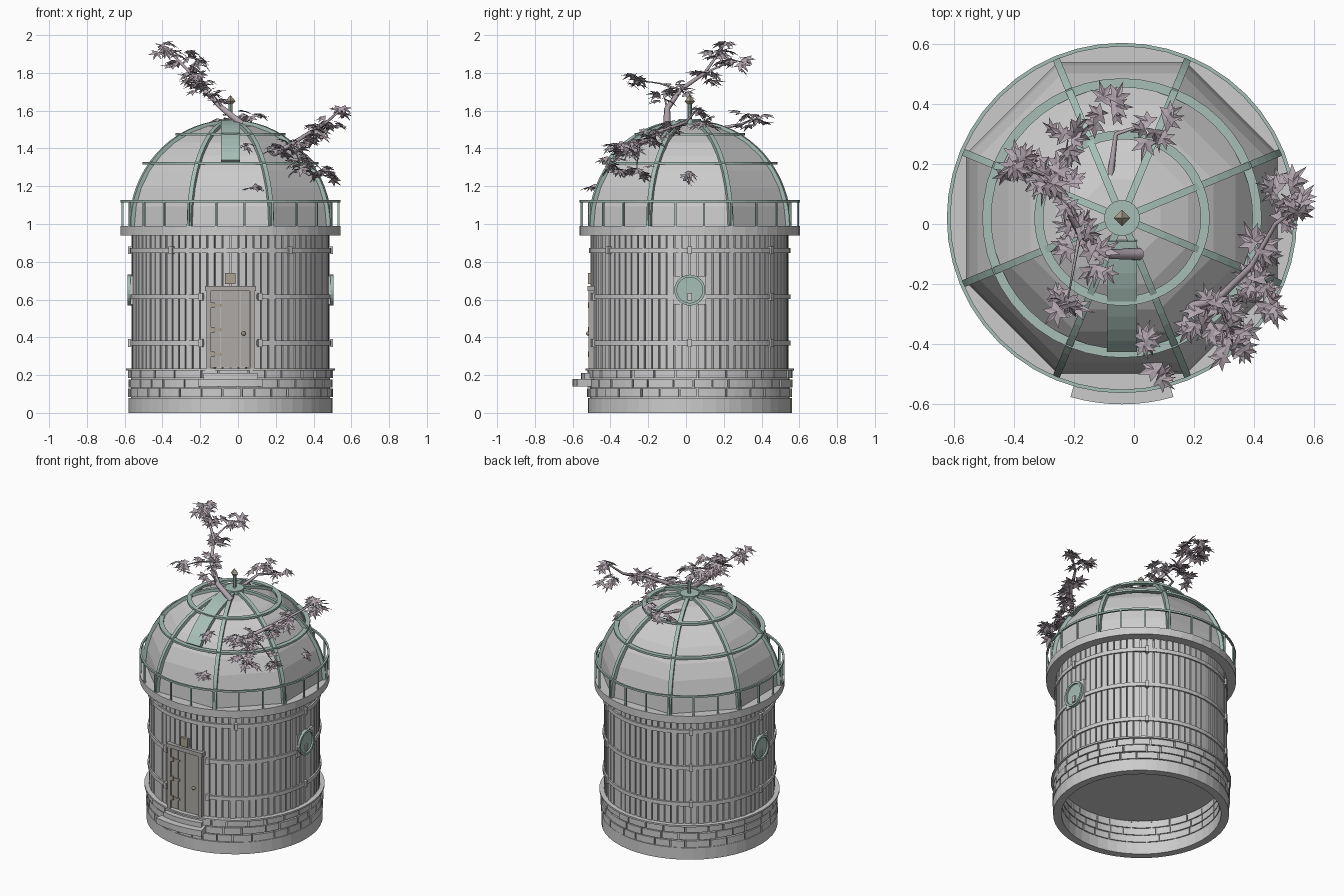
import bpy, bmesh, math, random
from math import sin, cos, pi, radians
from mathutils import Vector, Matrix, Euler

if "Cube" in bpy.data.objects:
    bpy.data.objects.remove(bpy.data.objects["Cube"])

random.seed(4)
CX, CY = -0.04, 0.02          # tower axis
TAU = 2 * pi


def material(name, col):
    m = bpy.data.materials.new(name)
    m.diffuse_color = (*col, 1)
    m.use_nodes = True
    m.node_tree.nodes["Principled BSDF"].inputs["Base Color"].default_value = m.diffuse_color
    return m


TEAL = material("verdigris", (0.38, 0.52, 0.47))
LEAF = material("leaf", (0.46, 0.39, 0.44))
WARM = material("door_wood", (0.42, 0.40, 0.38))
BRASS = material("brass", (0.40, 0.36, 0.29))


def P(r, a, z):               # angle measured from the front, toward +x
    return (r * sin(a), -r * cos(a), z)


def finish(bm, name, mat=None, loc=(CX, CY, 0)):
    bmesh.ops.recalc_face_normals(bm, faces=bm.faces)
    me = bpy.data.meshes.new(name)
    bm.to_mesh(me)
    bm.free()
    ob = bpy.data.objects.new(name, me)
    ob.location = loc
    bpy.context.collection.objects.link(ob)
    if mat:
        me.materials.append(mat)
    return ob


def sweep(bm, sections, closed=False):
    rows = [[bm.verts.new(p) for p in s] for s in sections]
    n, k = len(rows), len(rows[0])
    for i in range(n if closed else n - 1):
        for j in range(k):
            a, b = rows[i], rows[(i + 1) % n]
            bm.faces.new((a[j], a[(j + 1) % k], b[(j + 1) % k], b[j]))
    if not closed:
        bm.faces.new(rows[0])
        bm.faces.new(rows[-1])


def arc(bm, r0, r1, z0, z1, a0=0, a1=TAU, n=48):
    full = a1 - a0 > TAU - 1e-4
    secs = []
    for i in range(n if full else n + 1):
        a = a0 + (a1 - a0) * i / n
        secs.append([P(r0, a, z0), P(r1, a, z0), P(r1, a, z1), P(r0, a, z1)])
    sweep(bm, secs, full)


def ring(name, *args, mat=None, **kw):
    bm = bmesh.new()
    arc(bm, *args, **kw)
    return finish(bm, name, mat)


def box(bm, x0, x1, y0, y1, z0, z1, rot=0):
    m = Matrix.Rotation(rot, 4, 'Z') @ Matrix.Translation(((x0 + x1) / 2, (y0 + y1) / 2, (z0 + z1) / 2))
    bmesh.ops.create_cube(bm, size=1, matrix=m @ Matrix.Diagonal((x1 - x0, y1 - y0, z1 - z0, 1)))


# base: footing, mortar core, bricks, coping, floor
ring("footing", 0.49, 0.54, 0, 0.08)
ring("mortar", 0.495, 0.527, 0.07, 0.228)
bm = bmesh.new()
for row in range(3):
    z, a = 0.084 + row * 0.05, random.random()
    end = a + TAU
    while a < end - 0.05:
        w = min(random.uniform(0.16, 0.3), end - a)
        arc(bm, 0.487, random.uniform(0.538, 0.545), z, z + 0.044, a + 0.008, a + w - 0.008, 3)
        a += w
finish(bm, "bricks")
ring("coping", 0.49, 0.553, 0.225, 0.236)
bm = bmesh.new()
bmesh.ops.create_circle(bm, cap_ends=True, segments=8, radius=0.53, matrix=Matrix.Translation((0, 0, 0.232)) @ Matrix.Rotation(pi / 8, 4, 'Z'))
finish(bm, "floor")

# plank wall
ring("wall_core", 0.495, 0.508, 0.23, 0.95)
bm = bmesh.new()
for i in range(80):
    a = TAU * i / 80
    arc(bm, 0.5, random.uniform(0.521, 0.526), 0.235, 0.945, a + 0.007, a + TAU / 80 - 0.007, 1)
finish(bm, "wall_planks")

# iron hoops with clamps
bm = bmesh.new()
for z, gap, clamps in ((0.37, 0.27, (17, 90, 144)), (0.615, 0.27, (17, 90, 144)), (0.86, 0, (36, 90, 144))):
    arc(bm, 0.515, 0.533, z - 0.013, z + 0.013, gap, TAU - gap, 48)
    for c in clamps:
        for s in (-1, 1):
            box(bm, -0.011, 0.011, -0.543, -0.51, z - 0.02, z + 0.02, radians(c * s))
finish(bm, "hoops")

# door, frame, lamp and steps
bm = bmesh.new()
for s in (-1, 1):
    box(bm, s * 0.115 - 0.012, s * 0.115 + 0.012, -0.537, -0.46, 0.235, 0.66)
box(bm, -0.135, 0.135, -0.542, -0.46, 0.645, 0.672)
finish(bm, "door_frame", WARM)
bm = bmesh.new()
for i in range(4):
    x = -0.103 + i * 0.0515
    box(bm, x + 0.001, x + 0.0505, -0.527, -0.46, 0.24, 0.645)
finish(bm, "door_leaf", WARM)
bm = bmesh.new()
for z in (0.31, 0.44, 0.57):
    box(bm, -0.103, -0.04, -0.532, -0.52, z - 0.007, z + 0.007)
    box(bm, -0.108, -0.085, -0.538, -0.52, z - 0.014, z + 0.014)
bmesh.ops.create_uvsphere(bm, u_segments=10, v_segments=6, radius=0.012, matrix=Matrix.Translation((0.07, -0.538, 0.42)))
finish(bm, "door_hardware", BRASS)
bm = bmesh.new()
box(bm, -0.028, 0.028, -0.54, -0.5, 0.682, 0.74)
finish(bm, "door_lamp", BRASS)
bm = bmesh.new()
arc(bm, 0.5, 0.62, 0.14, 0.18, -0.28, 0.28, 8)
arc(bm, 0.5, 0.575, 0.18, 0.212, -0.25, 0.25, 8)
finish(bm, "steps")

# portholes on both sides
for s, side in ((1, "right"), (-1, "left")):
    bm = bmesh.new()
    box(bm, -0.085, 0.085, -0.53, -0.49, 0.575, 0.725)
    finish(bm, side + "_porthole_plate").rotation_euler.z = s * pi / 2
    bm = bmesh.new()
    secs = []
    for i in range(24):
        a = TAU * i / 24
        secs.append([(r * cos(a), y, 0.65 + r * sin(a)) for r, y in ((0.068, -0.52), (0.082, -0.52), (0.082, -0.545), (0.068, -0.545))])
    sweep(bm, secs, True)
    m = Matrix.Translation((0, -0.534, 0.65)) @ Matrix.Rotation(pi / 2, 4, 'X')
    bmesh.ops.create_circle(bm, cap_ends=True, segments=24, radius=0.07, matrix=m)
    finish(bm, side + "_porthole", TEAL).rotation_euler.z = s * pi / 2

# gallery and railing
ring("gallery", 0.48, 0.583, 0.94, 0.99)
bm = bmesh.new()
arc(bm, 0.571, 0.583, 1.114, 1.126)
for i in range(24):
    box(bm, -0.005, 0.005, -0.582, -0.572, 0.985, 1.118, TAU * i / 24 + TAU / 48)
finish(bm, "railing", TEAL)


# octagonal dome
def dome(t, grow=0.0):        # profile point (radius, height) at corner
    return (0.56 + grow) * cos(t), 0.99 + (0.545 + grow) * sin(t)


bm = bmesh.new()
N = 8
rows = [[bm.verts.new(P(dome(pi / 2 * 0.96 * i / N)[0], pi / 8 + k * pi / 4, dome(pi / 2 * 0.96 * i / N)[1])) for k in range(8)] for i in range(N + 1)]
for i in range(N):
    for k in range(8):
        bm.faces.new((rows[i][k], rows[i][(k + 1) % 8], rows[i + 1][(k + 1) % 8], rows[i + 1][k]))
bm.faces.new(rows[-1])
finish(bm, "dome_panes")

bm = bmesh.new()
for k in range(8):
    secs = []
    rot = Matrix.Rotation(pi / 8 + k * pi / 4, 3, 'Z')
    for i in range(17):
        t = pi / 2 * 0.95 * i / 16
        (ri, zi), (ro, zo) = dome(t, -0.012), dome(t, 0.016)
        secs.append([rot @ Vector(p) for p in ((-0.012, -ri, zi), (0.012, -ri, zi), (0.012, -ro, zo), (-0.012, -ro, zo))])
    sweep(bm, secs)
finish(bm, "dome_ribs", TEAL)
ring("lower_dome_ring", 0.435, 0.465, 1.315, 1.328, mat=TEAL)
ring("upper_dome_ring", 0.262, 0.292, 1.468, 1.482, mat=TEAL)
ring("dome_hub", 0.0001, 0.06, 1.53, 1.555, n=16, mat=TEAL)

# observing hatch on the front pane
bm = bmesh.new()
secs = []
for i in range(9):
    t = radians(37 + 45 * i / 8)
    y, z = dome(t)
    y *= 0.95
    secs.append([(-0.05, -y, z), (0.05, -y, z), (0.05, -y - 0.025 * cos(t), z + 0.02), (-0.05, -y - 0.025 * cos(t), z + 0.02)])
sweep(bm, secs)
finish(bm, "hatch", TEAL)

# finial
ring("finial_post", 0.0001, 0.011, 1.55, 1.64, n=8, mat=TEAL)
bm = bmesh.new()
for z0, z1, r0, r1 in ((1.625, 1.65, 0.003, 0.027), (1.65, 1.68, 0.027, 0.002)):
    bmesh.ops.create_cone(bm, cap_ends=False, segments=4, radius1=r0, radius2=r1, depth=z1 - z0, matrix=Matrix.Translation((0, 0, (z0 + z1) / 2)))
finish(bm, "finial_tip", BRASS)


# branches growing out of the dome
def branch(name, pts, r):
    cu = bpy.data.curves.new(name, 'CURVE')
    cu.dimensions = '3D'
    cu.bevel_depth, cu.bevel_resolution, cu.use_fill_caps = r, 1, True
    sp = cu.splines.new('POLY')
    sp.points.add(len(pts) - 1)
    for i, p in enumerate(pts):
        sp.points[i].co = (*p, 1)
        sp.points[i].radius = 1 - 0.7 * i / max(1, len(pts) - 1)
    bpy.context.collection.objects.link(bpy.data.objects.new(name, cu))
    cu.materials.append(LEAF)


stem1 = [(0.02, -0.1, 1.53), (-0.08, -0.1, 1.61), (-0.18, -0.03, 1.71), (-0.25, 0.1, 1.8), (-0.38, 0.19, 1.93)]
stem2 = [(0.17, -0.28, 1.36), (0.28, -0.25, 1.42), (0.39, -0.14, 1.49), (0.47, 0.0, 1.54), (0.55, 0.06, 1.61)]
branch("upper_branch", stem1, 0.02)
branch("right_branch", stem2, 0.016)
branch("back_branch", [(-0.08, 0.15, 1.5), (-0.06, 0.3, 1.53), (0.06, 0.34, 1.55)], 0.012)

# leaf clumps: x, y, z, spread, count
CLUMPS = [(-.40, .20, 1.93, .04, 10), (-.30, .16, 1.88, .05, 12), (-.22, .28, 1.86, .05, 10), (-.25, .10, 1.78, .05, 11),
          (-.19, -.04, 1.72, .05, 12), (-.13, -.12, 1.68, .04, 8), (-.22, -.25, 1.76, .04, 9),
          (-.10, .38, 1.54, .05, 9), (.07, .32, 1.56, .05, 8),
          (.28, -.30, 1.40, .06, 16), (.33, -.40, 1.32, .05, 15), (.40, -.19, 1.46, .05, 13), (.43, -.07, 1.50, .04, 9),
          (.49, .10, 1.55, .05, 10), (.54, .06, 1.60, .03, 6), (.44, -.26, 1.29, .05, 11), (.21, -.33, 1.40, .04, 8),
          (.48, -.0, 1.25, .03, 4), (.03, -.39, 1.42, .02, 4), (.08, -.50, 1.19, .02, 4)]
OUTLINE = [(0, 1), (22, .42), (48, .85), (75, .36), (105, .65), (140, .3), (180, .2),
           (220, .3), (255, .65), (285, .36), (312, .85), (338, .42)]
bm = bmesh.new()
for n, (x, y, z, sp, cnt) in enumerate(CLUMPS):
    for _ in range(cnt):
        off = Vector([random.uniform(-1, 1) * sp for _ in range(3)])
        off.z *= 0.8
        yaw = math.atan2(off.y, off.x) + random.uniform(-0.6, 0.6)
        rot = Matrix.Rotation(yaw, 3, 'Z') @ Euler((random.uniform(-.6, .6), random.uniform(-.3, .6), 0)).to_matrix()
        size, org = random.uniform(0.05, 0.068), Vector((x, y, z)) + off
        vs = []
        for d, r in [(0, 0)] + OUTLINE:
            p = Vector((r * cos(radians(d)), r * sin(radians(d)), -0.25 * r * r)) * size
            p = org + rot @ p
            p.z = min(p.z, 2.0)
            vs.append(bm.verts.new(p))
        for i in range(12):
            bm.faces.new((vs[0], vs[1 + i], vs[1 + (i + 1) % 12]))
    if n < 17 and n not in (7, 8):
        c = Vector((x, y, z))
        start = min((Vector(p) for p in (stem1 if n < 7 else stem2)), key=lambda p: (p - c).length)
        if (start - c).length > 0.03:
            branch("twig", [start, (start + c) / 2 + Vector((0, 0, 0.01)), c], 0.007)
finish(bm, "leaves", LEAF, (0, 0, 0))
